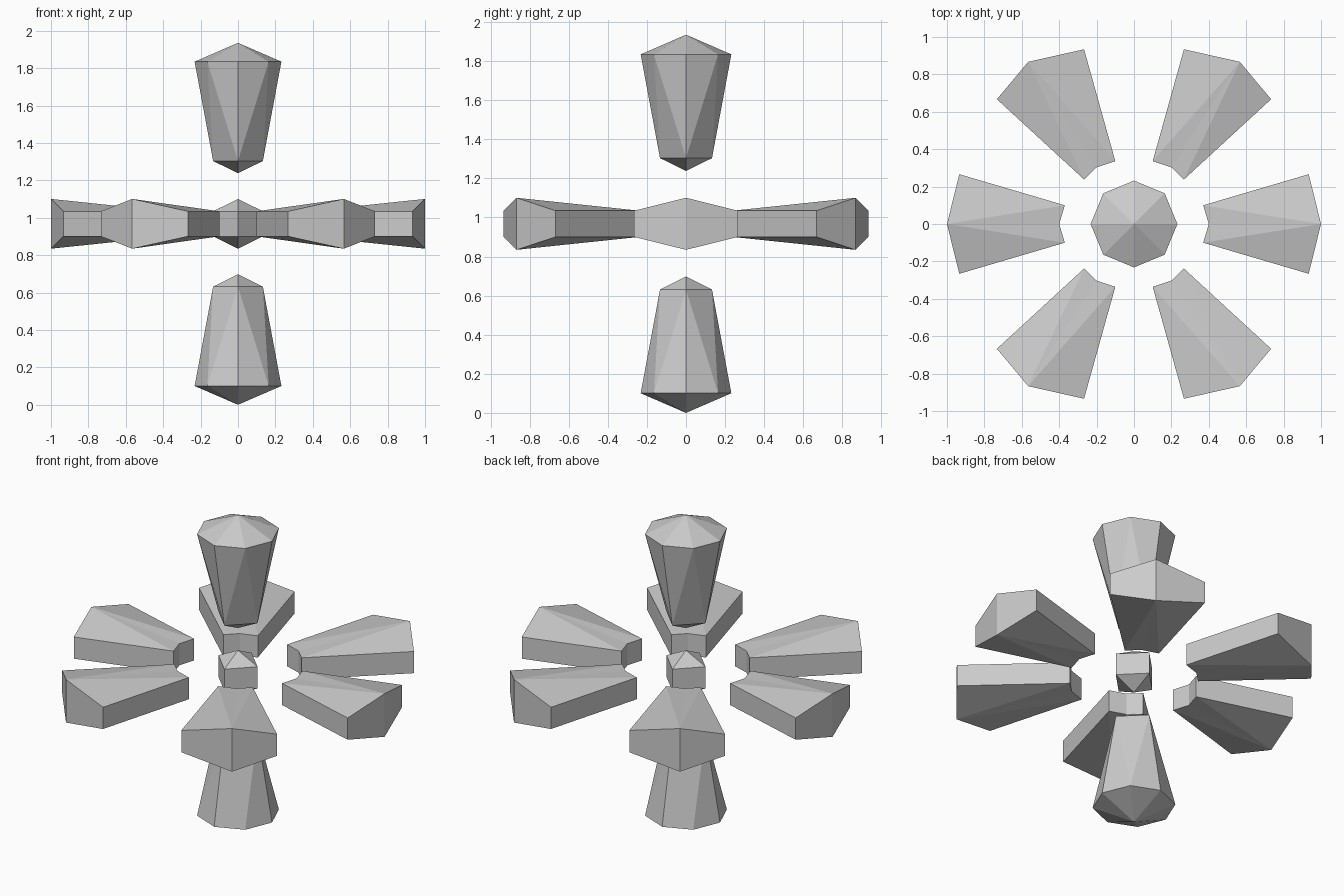
import bpy, bmesh, math

if "Cube" in bpy.data.objects:
    bpy.data.objects.remove(bpy.data.objects["Cube"])

MID = 0.9675          # height of the horizontal symmetry plane
HIGH, LOW = 0.133, 0.067


def finish(name, bm):
    bmesh.ops.recalc_face_normals(bm, faces=bm.faces)
    mesh = bpy.data.meshes.new(name)
    bm.to_mesh(mesh)
    bm.free()
    obj = bpy.data.objects.new(name, mesh)
    bpy.context.collection.objects.link(obj)


def ring(bm, n, r, z):
    return [bm.verts.new((r * math.cos(2 * math.pi * i / n),
                          r * math.sin(2 * math.pi * i / n), z)) for i in range(n)]


def cap(bm, verts, z):
    tip = bm.verts.new((0, 0, z))
    for i, v in enumerate(verts):
        bm.faces.new((v, verts[(i + 1) % len(verts)], tip))


# Flat petal: outline is outer corner, outer ridge, outer corner, inner corner, inner middle, inner corner
def petal(name, outline, sx, sy):
    bm = bmesh.new()
    layers = []
    for side in (1, -1):
        v = [bm.verts.new((x * sx, y * sy, MID + side * (HIGH if i == 1 else LOW)))
             for i, (x, y) in enumerate(outline)]
        for i in range(2, 6):                      # fan around the high ridge point
            bm.faces.new((v[1], v[i], v[(i + 1) % 6]))
        layers.append(v)
    a, b = layers
    for i in range(6):
        j = (i + 1) % 6
        bm.faces.new((a[i], a[j], b[j], b[i]))
    finish(name, bm)


# Upright spike: eight-sided outer end tapering to a square inner end, both pointed
def spike(name, side):
    bm = bmesh.new()
    wide = ring(bm, 8, 0.232, MID + side * 0.867)
    slim = ring(bm, 4, 0.133, MID + side * 0.336)
    for k in range(4):
        n = (k + 1) % 4
        a, b, c = wide[2 * k], wide[2 * k + 1], wide[(2 * k + 2) % 8]
        bm.faces.new((a, b, slim[k]))
        bm.faces.new((b, slim[n], slim[k]))
        bm.faces.new((b, c, slim[n]))
    cap(bm, wide, MID + side * 0.9675)
    cap(bm, slim, MID + side * 0.27)
    finish(name, bm)


side_outline = [(0.934, 0.266), (1, 0), (0.934, -0.266),
                (0.37, -0.1), (0.40, 0), (0.37, 0.1)]
diag_outline = [(0.267, 0.934), (0.566, 0.867), (0.733, 0.667),
                (0.267, 0.238), (0.2, 0.303), (0.1, 0.336)]

for sx, xn in ((1, "right"), (-1, "left")):
    petal("petal_" + xn, side_outline, sx, 1)
    for sy, yn in ((1, "back"), (-1, "front")):
        petal(f"petal_{yn}_{xn}", diag_outline, sx, sy)

spike("top_spike", 1)
spike("bottom_spike", -1)

# Small square core with pointed top and bottom
bm = bmesh.new()
upper, lower = ring(bm, 4, 0.133, MID + LOW), ring(bm, 4, 0.133, MID - LOW)
for i in range(4):
    j = (i + 1) % 4
    bm.faces.new((upper[i], upper[j], lower[j], lower[i]))
cap(bm, upper, MID + HIGH)
cap(bm, lower, MID - HIGH)
finish("core", bm)
